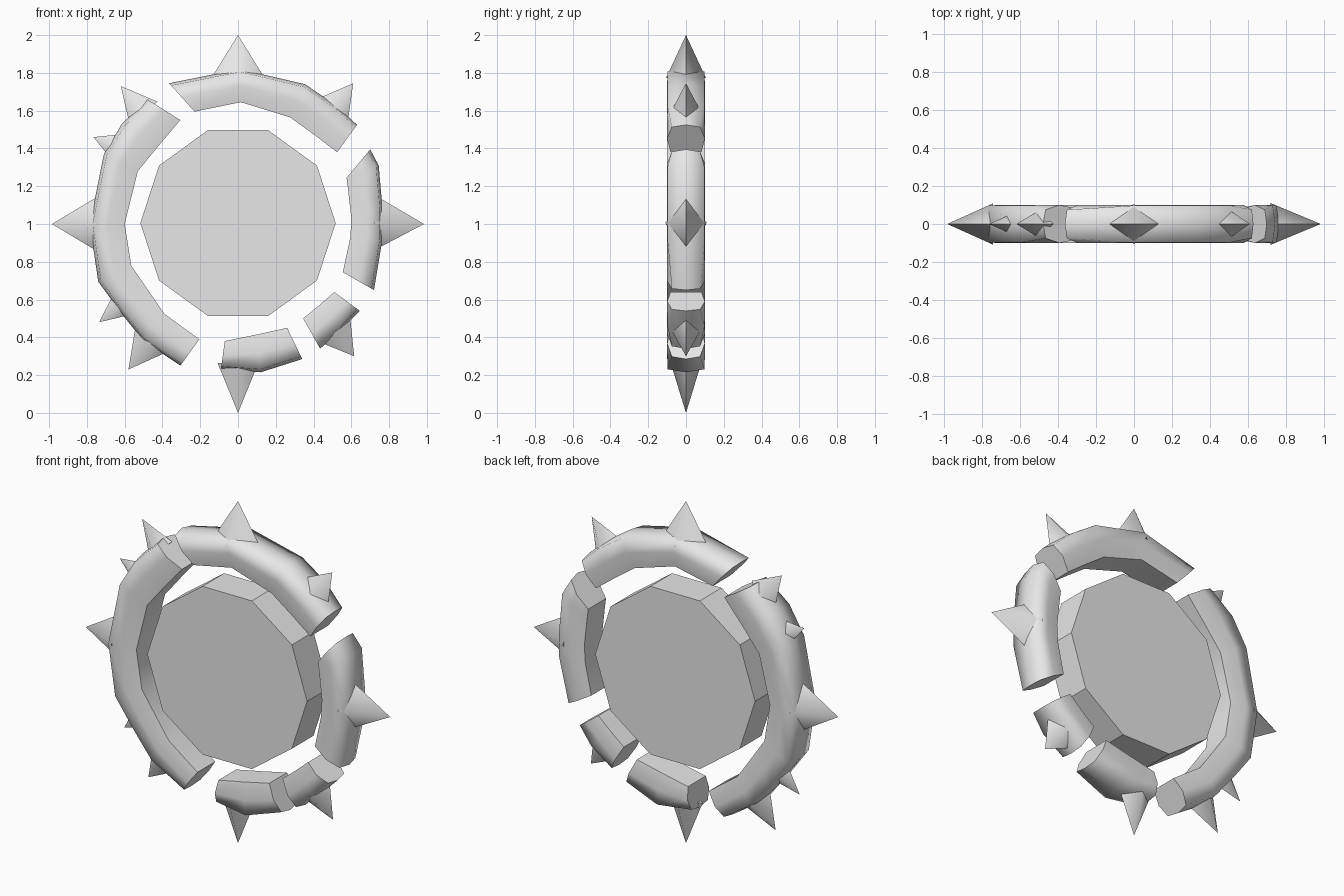
import bpy, bmesh, math
from mathutils import Vector

cube = bpy.data.objects.get("Cube")
if cube:
    bpy.data.objects.remove(cube, do_unlink=True)

stone = bpy.data.materials.new("plain_grey")
stone.use_nodes = True
GREY = (0.8, 0.8, 0.8, 1.0)
stone.diffuse_color = GREY
stone.node_tree.nodes["Principled BSDF"].inputs["Base Color"].default_value = GREY


def finish(name, bm):
    """Turn a bmesh into an object with the shared material."""
    bmesh.ops.recalc_face_normals(bm, faces=bm.faces)
    mesh = bpy.data.meshes.new(name)
    bm.to_mesh(mesh)
    bm.free()
    mesh.materials.append(stone)
    obj = bpy.data.objects.new(name, mesh)
    bpy.context.scene.collection.objects.link(obj)
    return obj


def ring_piece(name, stations):
    """Loft a broken arc; each station is (outer x, outer z, inner x, inner z)."""
    bm = bmesh.new()
    loops = []
    for i, (ox, oz, ix, iz) in enumerate(stations):
        w = 0.075 if i in (0, len(stations) - 1) else 0.098
        # (share of the way from inner to outer, y)
        section = [(0, -0.082), (0.5, -0.1), (0.92, -w), (1, 0),
                   (0.92, w), (0.5, 0.1), (0, 0.082)]
        loops.append([bm.verts.new((ix + (ox - ix) * t, y, iz + (oz - iz) * t))
                      for t, y in section])
    n = len(loops[0])
    for a, b in zip(loops, loops[1:]):
        for k in range(n):
            j = (k + 1) % n
            bm.faces.new((a[k], a[j], b[j], b[k]))
    caps = [bm.faces.new(loops[0]), bm.faces.new(loops[-1])]
    for f in bm.faces:
        f.smooth = True
    # sharp broken ends and sharp inner rims
    for cap in caps:
        for e in cap.edges:
            e.smooth = False
    for a, b in zip(loops, loops[1:]):
        for k in (0, n - 1):
            bm.edges.get((a[k], b[k])).smooth = False
    return finish(name, bm)


def spike(name, tip, base, half_width):
    """Four-sided spike with a diamond base, sunk a little into the ring."""
    tip = Vector((tip[0], 0, tip[1]))
    base = Vector((base[0], 0, base[1]))
    sink = 1.2
    axis = (base - tip) * sink
    side = Vector((-axis.z, 0, axis.x)).normalized() * half_width * sink
    depth = Vector((0, half_width * 0.75 * sink, 0))
    bm = bmesh.new()
    top = bm.verts.new(tip)
    corners = [bm.verts.new(tip + axis + d) for d in (side, depth, -side, -depth)]
    base_face = bm.faces.new(corners)
    for k in range(4):
        bm.faces.new((corners[k], corners[(k + 1) % 4], top))
    for f in bm.faces:
        f.smooth = True
    # front and back ridges stay soft, side ridges and base are sharp
    for e in base_face.edges:
        e.smooth = False
    for k in (0, 2):
        bm.edges.get((corners[k], top)).smooth = False
    return finish(name, bm)


# Central ten-sided disc
bm = bmesh.new()
bottom = bm.faces.new([bm.verts.new((0.517 * math.cos(math.tau * k / 10), -0.1,
                                     1.005 + 0.517 * math.sin(math.tau * k / 10)))
                       for k in range(10)])
grown = bmesh.ops.extrude_face_region(bm, geom=[bottom], use_keep_orig=True)
bmesh.ops.translate(bm, vec=(0, 0.2, 0),
                    verts=[v for v in grown["geom"] if isinstance(v, bmesh.types.BMVert)])
finish("centre_disc", bm)

# Broken ring
ring_piece("ring_top", [
    (-.365, 1.745, -.23, 1.595), (.01, 1.82, .015, 1.645),
    (.355, 1.74, .275, 1.565), (.51, 1.635, .4, 1.475), (.63, 1.525, .525, 1.38)])
ring_piece("ring_left", [
    (.70, 1.395, .575, 1.245), (.745, 1.31, .582, 1.19), (.765, 1.08, .6, 1.03),
    (.765, .92, .595, .93), (.72, .65, .555, .745)])
ring_piece("ring_lower_left_chip", [
    (.645, .54, .51, .64), (.555, .45, .43, .57), (.435, .34, .345, .50)])
ring_piece("ring_bottom", [
    (.34, .285, .26, .45), (.12, .215, .10, .415), (-.09, .235, -.07, .38)])
ring_piece("ring_right", [
    (-.305, .25, -.205, .39), (-.50, .38, -.39, .525), (-.62, .53, -.48, .655),
    (-.74, .695, -.565, .78), (-.785, 1.0, -.60, 1.0), (-.71, 1.37, -.53, 1.28),
    (-.615, 1.53, -.42, 1.415), (-.48, 1.66, -.305, 1.55)])

# Spikes: name, tip, base centre, half width
for name, tip, base, width in [
        ("spike_top", (0, 2.0), (0, 1.81), .118),
        ("spike_right", (-.985, 1.0), (-.785, 1.0), .12),
        ("spike_left", (.985, 1.0), (.765, 1.005), .122),
        ("spike_bottom", (0, 0), (0, .22), .09),
        ("spike_upper_left", (.61, 1.745), (.515, 1.62), .088),
        ("spike_upper_right", (-.62, 1.73), (-.52, 1.61), .08),
        ("spike_upper_right_small", (-.765, 1.46), (-.67, 1.42), .056),
        ("spike_lower_right_small", (-.735, .48), (-.64, .555), .056),
        ("spike_lower_right", (-.58, .23), (-.48, .36), .088),
        ("spike_lower_left", (.615, .30), (.525, .42), .09)]:
    spike(name, tip, base, width)
